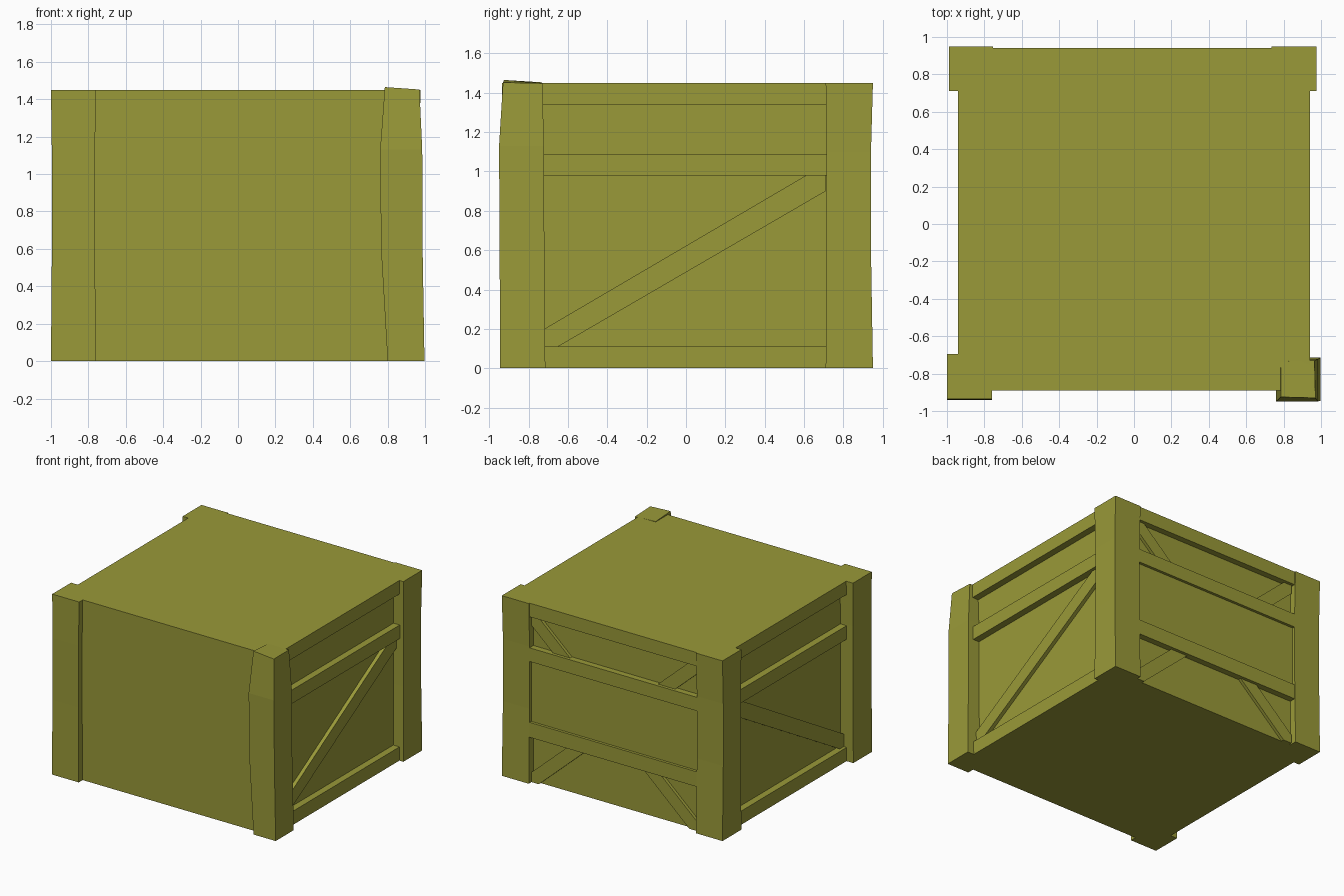
import bpy, bmesh

if "Cube" in bpy.data.objects:
    bpy.data.objects.remove(bpy.data.objects["Cube"])

mat = bpy.data.materials.new("olive_paint")
mat.diffuse_color = (0.32, 0.32, 0.04, 1)
mat.use_nodes = True
mat.node_tree.nodes["Principled BSDF"].inputs["Base Color"].default_value = mat.diffuse_color


def finish(name, bm):
    bmesh.ops.recalc_face_normals(bm, faces=bm.faces)
    me = bpy.data.meshes.new(name)
    bm.to_mesh(me)
    bm.free()
    me.materials.append(mat)
    ob = bpy.data.objects.new(name, me)
    bpy.context.collection.objects.link(ob)
    return ob


def loft(name, rings):
    """Closed solid through rings with equal point counts."""
    bm = bmesh.new()
    loops = [[bm.verts.new(p) for p in r] for r in rings]
    n = len(loops[0])
    bm.faces.new(loops[0])
    bm.faces.new(loops[-1])
    for a, b in zip(loops, loops[1:]):
        for i in range(n):
            j = (i + 1) % n
            bm.faces.new((a[i], a[j], b[j], b[i]))
    return finish(name, bm)


def rect(x0, x1, y0, y1, z):
    return [(x0, y0, z), (x1, y0, z), (x1, y1, z), (x0, y1, z)]


def box(name, x0, x1, y0, y1, z0, z1):
    return loft(name, [rect(x0, x1, y0, y1, z0), rect(x0, x1, y0, y1, z1)])


H = 1.45
CORE = 0.885    # recessed panels
RAIL = 0.94     # outer face of the rails
BRACE = 0.915   # outer face of the diagonals

# Crate body with plain front and lid
box("crate_body", -CORE, CORE, -0.89, 0.89, 0, H)

# Left and right sides: three rails and one diagonal
diagonal = [(-0.72, 0.11), (-0.65, 0.11), (0.71, 0.90),
            (0.71, 0.98), (0.61, 0.98), (-0.72, 0.20)]
for side, s in (("left", -1), ("right", 1)):
    xa, xb = sorted((s * (CORE - 0.02), s * RAIL))
    for part, z0, z1 in (("bottom", 0, 0.11), ("middle", 0.98, 1.09), ("top", 1.34, H)):
        box(f"{side}_{part}_rail", xa, xb, -0.89, 0.85, z0, z1)
    loft(f"{side}_brace", [[(s * x, y, z) for y, z in diagonal]
                           for x in (CORE - 0.02, BRACE)])

# Back: three rails, centre panel and crossed diagonals
for part, z0, z1 in (("lower", 0.37, 0.49), ("middle", 0.98, 1.09), ("top", 1.34, H)):
    box(f"back_{part}_rail", -0.85, 0.85, 0.87, RAIL, z0, z1)
box("back_centre_panel", -0.85, 0.85, 0.87, BRACE + 0.003, 0.49, 0.98)
du, dv, u, top = 0.075, 0.07, 0.745, 1.34
cross = [(-u, 0), (-u + du, 0), (u, top - dv), (u, top), (u - du, top), (-u, dv)]
for name, s in (("back_brace_rising", 1), ("back_brace_falling", -1)):
    loft(name, [[(s * x, y, z) for x, z in cross] for y in (0.87, BRACE)])

# Corner posts, slightly uneven
loft("front_left_post", [rect(-1.0, -0.76, -0.94, -0.70, 0),
                         rect(-0.995, -0.765, -0.937, -0.70, 0.6),
                         rect(-0.995, -0.765, -0.937, -0.70, 1.1),
                         rect(-1.0, -0.76, -0.935, -0.695, H)])
loft("back_left_post", [rect(-0.99, -0.755, 0.71, 0.95, 0),
                        rect(-0.99, -0.755, 0.715, 0.94, 0.6),
                        rect(-0.99, -0.755, 0.715, 0.94, 1.1),
                        rect(-0.99, -0.755, 0.71, 0.95, H)])
loft("back_right_post", [rect(0.735, 0.975, 0.71, 0.95, 0),
                         rect(0.735, 0.972, 0.715, 0.94, 0.6),
                         rect(0.735, 0.972, 0.715, 0.94, 1.1),
                         rect(0.735, 0.975, 0.71, 0.95, H)])
# Warped post with a tilted top
loft("front_right_post", [rect(0.80, 0.997, -0.945, -0.715, 0),
                          rect(0.765, 0.987, -0.947, -0.72, 0.6),
                          rect(0.76, 0.985, -0.95, -0.722, 1.13),
                          [(0.785, -0.925, 1.465), (0.97, -0.93, 1.452),
                           (0.965, -0.73, 1.448), (0.785, -0.735, 1.453)]])
